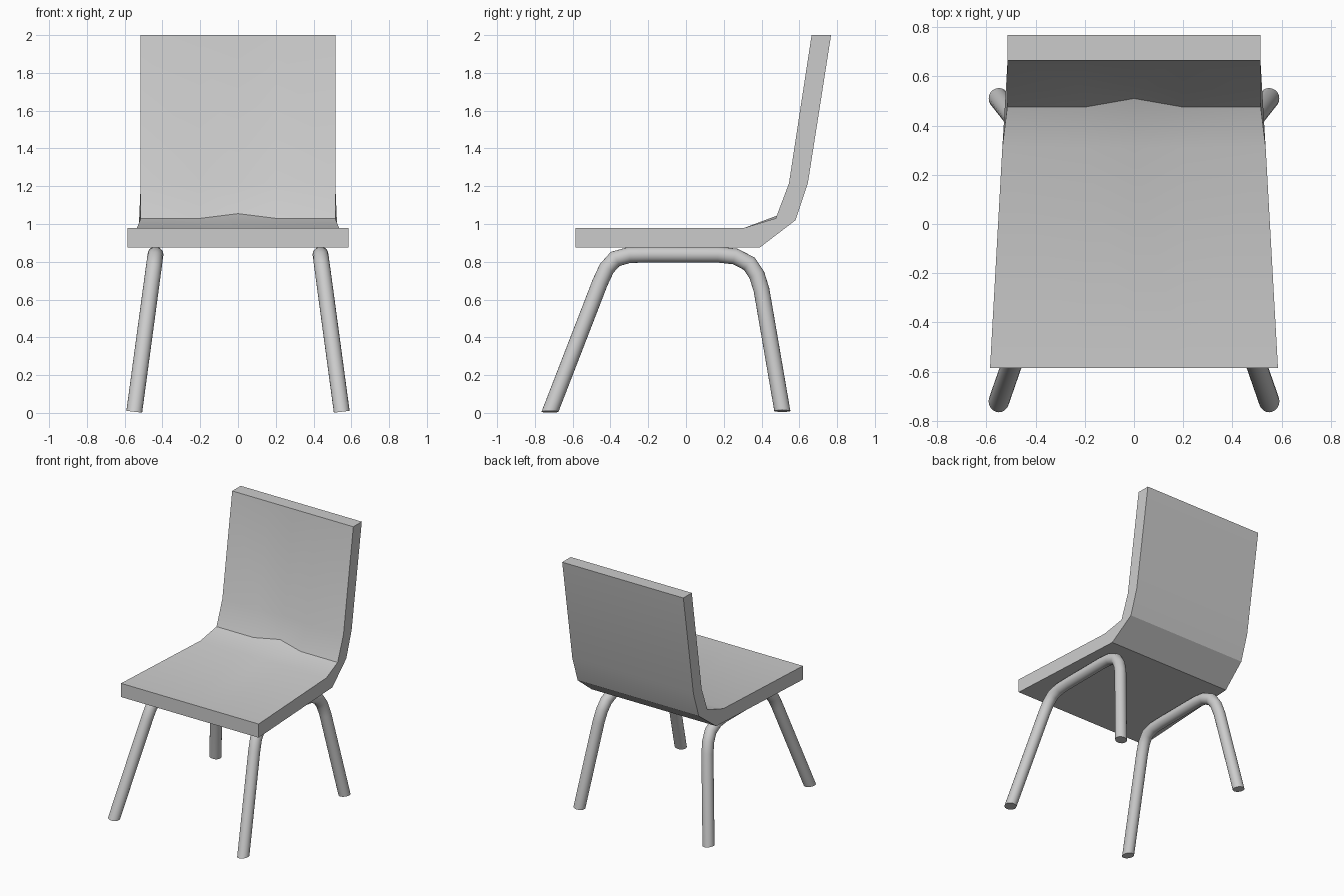
import bpy, bmesh, math
from mathutils import Vector

if "Cube" in bpy.data.objects:
    bpy.data.objects.remove(bpy.data.objects["Cube"])


def finish(bm, name, angle):
    bmesh.ops.recalc_face_normals(bm, faces=bm.faces)
    me = bpy.data.meshes.new(name)
    bm.to_mesh(me)
    bm.free()
    ob = bpy.data.objects.new(name, me)
    bpy.context.collection.objects.link(ob)
    bpy.ops.object.select_all(action='DESELECT')
    ob.select_set(True)
    bpy.context.view_layer.objects.active = ob
    bpy.ops.object.shade_smooth_by_angle(angle=math.radians(angle))
    return ob


def skin(bm, loops):
    """Join equal closed loops of points and cap both ends."""
    rings = [[bm.verts.new(p) for p in loop] for loop in loops]
    for a, b in zip(rings, rings[1:]):
        for i in range(len(a)):
            j = (i + 1) % len(a)
            bm.faces.new((a[i], a[j], b[j], b[i]))
    bm.faces.new(rings[0])
    bm.faces.new(rings[-1])


# Seat shell: side profile (half width, y, z), plus the hollow at the centre (dy, dz)
profile = [
    (0.585, -0.585, 0.875), (0.585, -0.585, 0.98), (0.535, 0.31, 0.98),
    (0.515, 0.475, 1.03), (0.515, 0.545, 1.215), (0.515, 0.665, 2.0),
    (0.515, 0.768, 2.0), (0.515, 0.645, 1.215), (0.515, 0.58, 1.02),
    (0.53, 0.39, 0.875)]
hollow = {3: (0.035, 0.025), 4: (0.02, 0.0)}


def section(x):
    pts = []
    for i, (w, y, z) in enumerate(profile):
        dy, dz = hollow.get(i, (0, 0)) if x == 0 else (0, 0)
        pts.append((x if abs(x) < 0.5 else math.copysign(w, x), y + dy, z + dz))
    return pts


bm = bmesh.new()
skin(bm, [section(x) for x in (-1, -0.2, 0, 0.2, 1)])
bmesh.ops.triangulate(bm, faces=[f for f in bm.faces if len(f.verts) == 4])
finish(bm, "seat_and_back", 30)


# Bent tube legs: each tube is front leg, rail under the seat and rear leg
path = [(-0.72, 0.006), (-0.455, 0.69), (-0.42, 0.765), (-0.375, 0.815),
        (-0.30, 0.836), (-0.2, 0.838), (0.17, 0.838), (0.26, 0.828),
        (0.335, 0.79), (0.375, 0.73), (0.40, 0.65), (0.51, 0.01)]


def leg_frame(side, radius=0.042, sides=20):
    pts = [Vector((side * (0.55 - 0.135 * z), y, z)) for y, z in path]
    loops = []
    for i, p in enumerate(pts):
        first, last = i == 0, i == len(pts) - 1
        tangent = (pts[min(i + 1, len(pts) - 1)] - p if first else p - pts[i - 1]).normalized()
        if first or last:      # feet are cut almost level
            n = Vector((-side * 0.12, 0, 1)).normalized() * (1 if first else -1)
        else:                  # mitre at each bend
            n = (tangent + (pts[i + 1] - p).normalized()).normalized()
        u = (Vector((1, 0, 0)) - n * n.x).normalized()
        v = n.cross(u) / n.dot(tangent)
        loops.append([p + radius * (u * math.cos(a) + v * math.sin(a))
                      for a in (2 * math.pi * k / sides for k in range(sides))])
    bm = bmesh.new()
    skin(bm, loops)
    return bm


for side, name in ((-1, "left_leg_frame"), (1, "right_leg_frame")):
    finish(leg_frame(side), name, 40)
